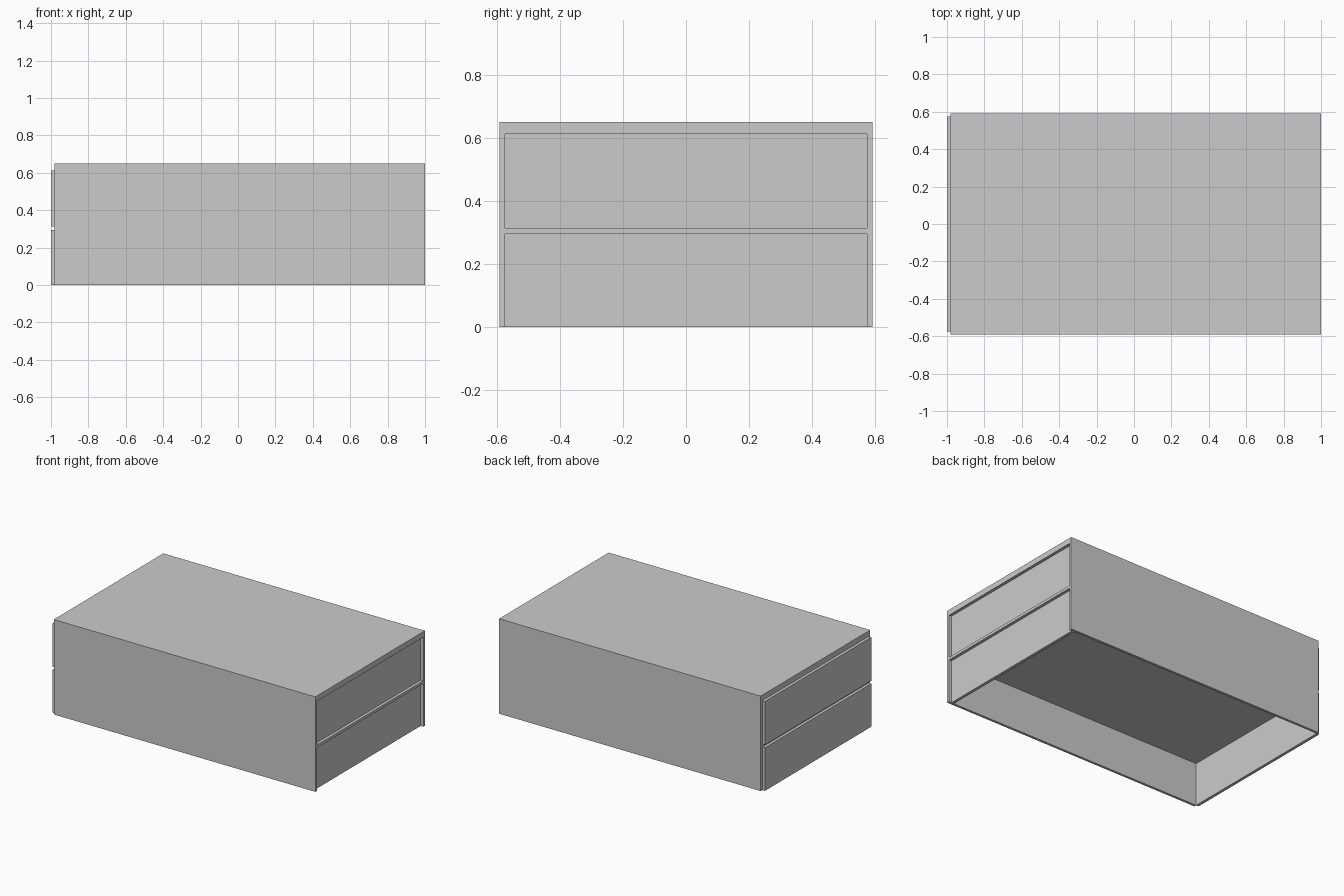
import bpy, bmesh

if "Cube" in bpy.data.objects:
    bpy.data.objects.remove(bpy.data.objects["Cube"])

grey = bpy.data.materials.new("light_grey")
grey.diffuse_color = (0.6, 0.6, 0.6, 1)
grey.use_nodes = True
grey.node_tree.nodes["Principled BSDF"].inputs["Base Color"].default_value = grey.diffuse_color

HALF_W, INNER = 0.592, 0.575          # outer and inner half width
Z = [0, 0.295, 0.314, 0.612, 0.65]    # floor, shelf bottom/top, ceiling, top
X0, X1, T = -0.98, 1.0, 0.02          # shell ends and panel thickness


def finish(name, bm):
    bmesh.ops.recalc_face_normals(bm, faces=bm.faces)
    me = bpy.data.meshes.new(name)
    bm.to_mesh(me)
    bm.free()
    me.materials.append(grey)
    ob = bpy.data.objects.new(name, me)
    bpy.context.collection.objects.link(ob)
    return ob


def extrude_cells(name, ys, zs, x0, x1, is_open=lambda i, j: False):
    """Cross-section made of grid cells in y and z, extruded along x."""
    bm = bmesh.new()
    pts = [[bm.verts.new((x0, y, z)) for z in zs] for y in ys]
    for i in range(len(ys) - 1):
        for j in range(len(zs) - 1):
            if not is_open(i, j):
                bm.faces.new((pts[i][j], pts[i + 1][j],
                              pts[i + 1][j + 1], pts[i][j + 1]))
    ext = bmesh.ops.extrude_face_region(bm, geom=bm.faces[:], use_keep_orig=True)
    for v in ext["geom"]:
        if isinstance(v, bmesh.types.BMVert):
            v.co.x = x1
    return finish(name, bm)


# Outer shell: sides, shelf and top, with a closed upper bay and open lower bay
extrude_cells("shell", [-HALF_W, -INNER, INNER, HALF_W], Z, X0, X1,
              lambda i, j: i == 1 and j in (0, 2))

# End panels: proud of the shell at one end, recessed at the other
for level, (z0, z1) in (("lower", (Z[0], Z[1])), ("upper", (Z[2], Z[3]))):
    for end, x0 in (("proud", X0 - T), ("recessed", X1 - 2 * T)):
        extrude_cells(f"{level}_{end}_panel", [-INNER, INNER], [z0, z1], x0, x0 + T)
